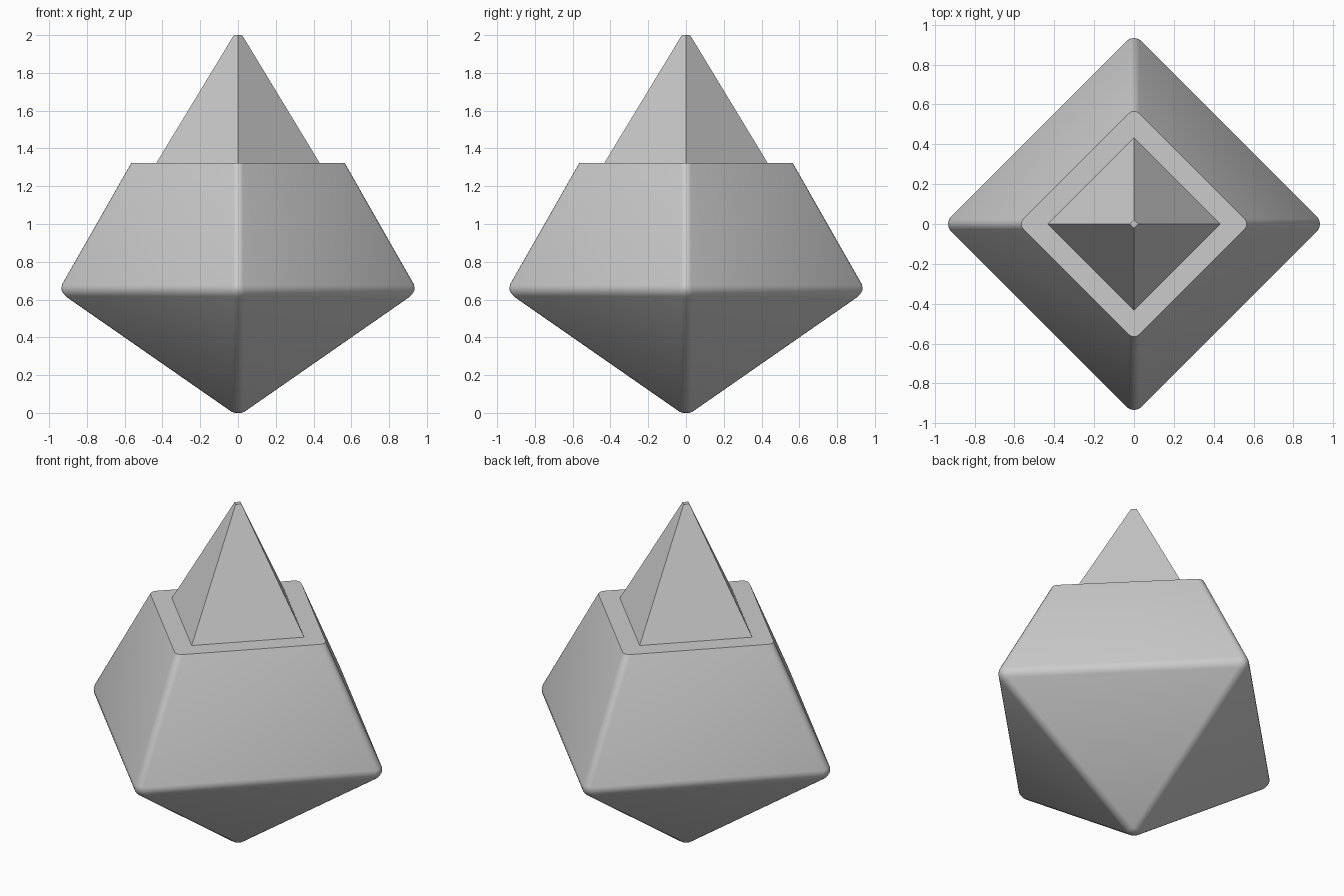
import bpy, bmesh
from math import radians, pi, cos, sin

if "Cube" in bpy.data.objects:
    bpy.data.objects.remove(bpy.data.objects["Cube"])


def ring(bm, r, z):
    """Four corners on the x and y axes."""
    return [bm.verts.new((r * round(cos(i * pi / 2)), r * round(sin(i * pi / 2)), z)) for i in range(4)]


def finish(bm, name):
    bmesh.ops.recalc_face_normals(bm, faces=bm.faces[:])
    me = bpy.data.meshes.new(name)
    bm.to_mesh(me)
    bm.free()
    ob = bpy.data.objects.new(name, me)
    bpy.context.collection.objects.link(ob)
    return ob


# Gem body: pointed base, widest belt, sharp flat top
bm = bmesh.new()
apex = bm.verts.new((0, 0, -0.03))
belt = ring(bm, 0.968, 0.643)
top = ring(bm, 0.581, 1.322)
for i in range(4):
    j = (i + 1) % 4
    bm.faces.new((apex, belt[j], belt[i]))
    bm.faces.new((belt[i], belt[j], top[j], top[i]))
bm.faces.new(top)
# Round every edge except the rim of the flat top
soft = [e for e in bm.edges if not all(v in top for v in e.verts)]
bmesh.ops.bevel(bm, geom=soft, offset=0.035, offset_type='OFFSET', segments=4,
                profile=0.5, affect='EDGES', clamp_overlap=True)
# Rest the rounded tip on the ground
low = min(v.co.z for v in bm.verts)
for v in bm.verts:
    if v.co.z < 0.1:
        v.co.z = max(v.co.z, 0.0) if low < 0 else v.co.z
body = finish(bm, "body")
bpy.context.view_layer.objects.active = body
body.select_set(True)
bpy.ops.object.shade_smooth_by_angle(angle=radians(30))

# Four-sided spike with a tiny flat tip
bm = bmesh.new()
base, tip = ring(bm, 0.433, 1.322), ring(bm, 0.022, 2.0)
for i in range(4):
    j = (i + 1) % 4
    bm.faces.new((base[i], base[j], tip[j], tip[i]))
bm.faces.new(tip)
bm.faces.new(base[::-1])
finish(bm, "spike")
